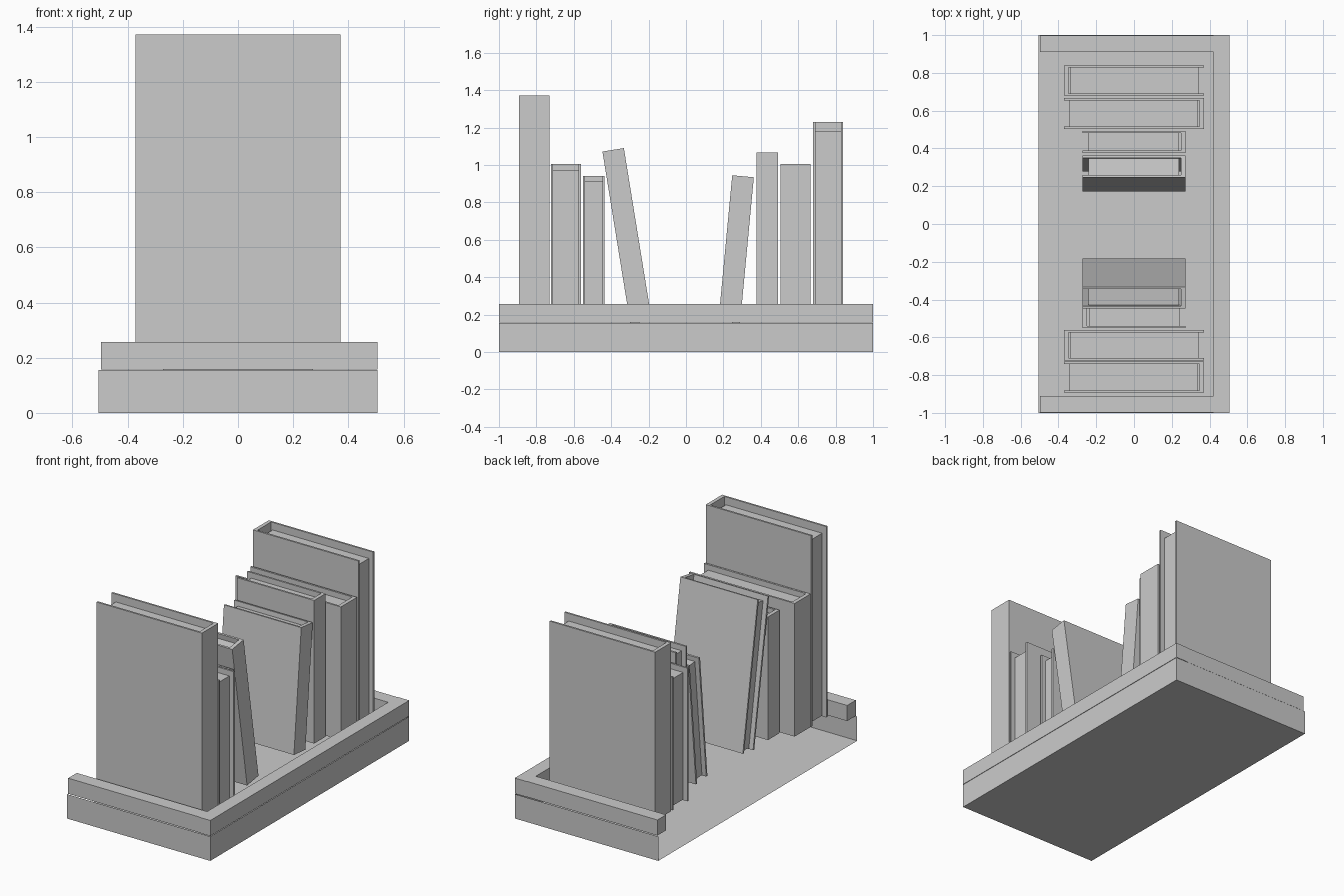
import bpy, bmesh, math

if "Cube" in bpy.data.objects:
    bpy.data.objects.remove(bpy.data.objects["Cube"])

FLOOR = 0.158  # height at which the books stand


def finish(bm, name):
    bmesh.ops.recalc_face_normals(bm, faces=bm.faces[:])
    me = bpy.data.meshes.new(name)
    bm.to_mesh(me)
    bm.free()
    ob = bpy.data.objects.new(name, me)
    bpy.context.collection.objects.link(ob)
    return ob


def prism(name, profile, z0, z1):
    """Extrude an xy outline from z0 to z1."""
    bm = bmesh.new()
    face = bm.faces.new([bm.verts.new((x, y, z0)) for x, y in profile])
    ext = bmesh.ops.extrude_face_region(bm, geom=[face])
    verts = [v for v in ext["geom"] if isinstance(v, bmesh.types.BMVert)]
    bmesh.ops.translate(bm, verts=verts, vec=(0, 0, z1 - z0))
    return finish(bm, name)


def box(name, x0, x1, y0, y1, z0, z1):
    return prism(name, [(x0, y0), (x1, y0), (x1, y1), (x0, y1)], z0, z1)


def book(name, y, thick, half, height, side, drop, lean=0):
    """U-shaped cover plus page block; side = +1 puts the spine at +x."""
    t, c, s = thick / 2, 0.012, 0.024
    outline = [(half, -t), (half, t), (-half, t), (-half, t - c),
               (half - s, t - c), (half - s, -t + c), (-half, -t + c), (-half, -t)]
    cover = prism(name + "_cover", [(x * side, v) for x, v in outline], 0, height)
    a, b = sorted((side * (-half + 0.03), side * (half - 0.035)))
    pages = box(name + "_pages", a, b, -t + c, t - c, 0.004, height - drop)
    for ob in (cover, pages):
        ob.location = (0, y, FLOOR)
        ob.rotation_euler.x = math.radians(lean)


# Shallow tray: open on top and along the -x side
base = box("tray_base", -0.505, 0.505, -1, 1, 0, 0.155)
bm = bmesh.new()
bm.from_mesh(base.data)
open_faces = [f for f in bm.faces
              if f.calc_center_median().z > 0.15 or f.calc_center_median().x < -0.5]
bmesh.ops.delete(bm, geom=open_faces, context="FACES")
bm.to_mesh(base.data)
bm.free()

# Rails around three sides
box("long_rail", 0.42, 0.505, -1, 1, 0.158, 0.257)
for name, sgn in (("near_rail", -1), ("far_rail", 1)):
    y0, y1 = sorted((sgn * 0.91, sgn * 0.997))
    box(name, -0.497, 0.42, y0, y1, 0.158, 0.257)

# Books: centre y, thickness, half width, height, spine side, page drop, lean
books = [
    (-0.811, 0.164, 0.371, 1.214, 1, 0.05, 0),
    (-0.642, 0.160, 0.371, 0.847, -1, 0.035, 0),
    (-0.493, 0.116, 0.272, 0.783, -1, 0.03, 0),
    (-0.240, 0.116, 0.272, 0.935, 1, 0.035, 9.2),
    (0.231, 0.116, 0.272, 0.785, 1, 0.03, -5.4),
    (0.435, 0.116, 0.272, 0.910, 1, 0.035, 0),
    (0.585, 0.162, 0.371, 0.847, 1, 0.035, 0),
    (0.760, 0.160, 0.371, 1.072, -1, 0.048, 0),
]
for i, spec in enumerate(books):
    book(f"book_{i + 1}", *spec)
